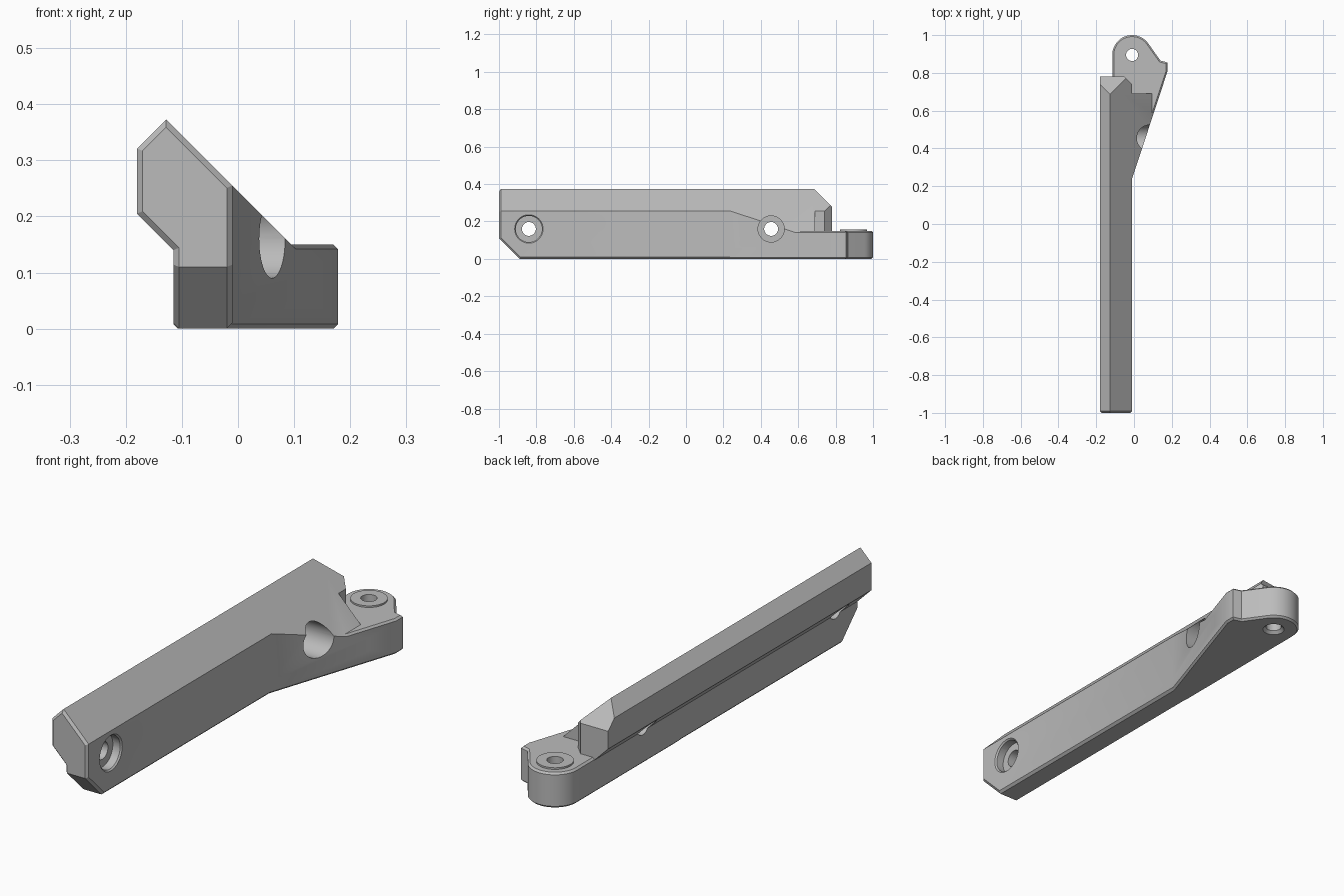
import bpy, bmesh, math
from mathutils import Vector, Matrix

cube = bpy.data.objects.get("Cube")
if cube:
    bpy.data.objects.remove(cube, do_unlink=True)

grey = bpy.data.materials.new("plain_grey")
grey.use_nodes = True
grey.diffuse_color = (0.5, 0.5, 0.5, 1)
grey.node_tree.nodes["Principled BSDF"].inputs["Base Color"].default_value = (0.5, 0.5, 0.5, 1)


def finish(bm, name):
    bmesh.ops.recalc_face_normals(bm, faces=bm.faces[:])
    mesh = bpy.data.meshes.new(name)
    bm.to_mesh(mesh)
    bm.free()
    mesh.materials.append(grey)
    obj = bpy.data.objects.new(name, mesh)
    bpy.context.collection.objects.link(obj)
    return obj


def prism(points, offset):
    """Extrude a closed outline of 3D points by a vector."""
    bm = bmesh.new()
    face = bm.faces.new([bm.verts.new(p) for p in points])
    out = bmesh.ops.extrude_face_region(bm, geom=[face])
    moved = [g for g in out["geom"] if isinstance(g, bmesh.types.BMVert)]
    bmesh.ops.translate(bm, verts=moved, vec=offset)
    bmesh.ops.recalc_face_normals(bm, faces=bm.faces[:])
    return bm


def slice_off(bm, point, normal):
    """Remove everything on the normal side of a plane and cap the cut."""
    geom = bm.verts[:] + bm.edges[:] + bm.faces[:]
    out = bmesh.ops.bisect_plane(bm, geom=geom, dist=1e-5, plane_co=point,
                                 plane_no=Vector(normal).normalized(), clear_outer=True)
    rim = [g for g in out["geom_cut"] if isinstance(g, bmesh.types.BMEdge)]
    bmesh.ops.holes_fill(bm, edges=rim, sides=0)
    bmesh.ops.recalc_face_normals(bm, faces=bm.faces[:])


def chamfer(bm, edges, size):
    bmesh.ops.bevel(bm, geom=edges, offset=size, offset_type='OFFSET', segments=1,
                    affect='EDGES', clamp_overlap=True)


def rod(name, start, end, r1, r2=None):
    """Cylinder or cone between two points."""
    a, b = Vector(start), Vector(end)
    turn = (b - a).to_track_quat('Z', 'Y').to_matrix().to_4x4()
    bm = bmesh.new()
    bmesh.ops.create_cone(bm, cap_ends=True, segments=48, radius1=r1,
                          radius2=r1 if r2 is None else r2, depth=(b - a).length,
                          matrix=Matrix.Translation((a + b) / 2) @ turn)
    return finish(bm, name)


def combine(target, other, operation):
    mod = target.modifiers.new("combine", 'BOOLEAN')
    mod.operation, mod.solver, mod.object = operation, 'EXACT', other
    bpy.ops.object.select_all(action='DESELECT')
    target.select_set(True)
    bpy.context.view_layer.objects.active = target
    bpy.ops.object.modifier_apply(modifier=mod.name)
    bpy.data.objects.remove(other, do_unlink=True)


# Long rail with the overhanging ridge
section = [(-0.115, 0), (-0.01, 0), (-0.01, 0.255), (-0.128, 0.373),
           (-0.18, 0.321), (-0.18, 0.205), (-0.115, 0.14)]
bm = prism([(x, -1, z) for x, z in section], (0, 1.78, 0))
slice_off(bm, (0, -0.89, 0), (0, -1, -1))
slice_off(bm, (0, 1.06, 0), (0, 1, 1))
slice_off(bm, (0, 0.73, 0), (1, 1, 0))


def on_front(v):
    return v.co.y < -0.999


def on_toe(v):
    return abs(v.co.y + v.co.z + 0.89) < 1e-3


def on_floor(v):
    return v.co.z < 1e-3


picked = []
for e in bm.edges:
    a, b = e.verts
    across = abs(a.co.x - b.co.x) > 1e-3
    tests = [all(test(v) for v in e.verts) for test in (on_front, on_toe, on_floor)]
    if sum(tests) == 1 and (tests[0] or not across):
        picked.append(e)
chamfer(bm, picked, 0.01)
arm = finish(bm, "bracket_arm")

# Flat lug with a rounded end and a side ear
cx, cy, radius = -0.01, 0.895, 0.105
plan = [(-0.115, 0.2), (-0.0232, 0.2), (0.178, 0.81), (0.178, 0.855), (0.14, 0.865)]
for i in range(25):
    t = math.radians(35 + 145 * i / 24)
    plan.append((cx + radius * math.cos(t), cy + radius * math.sin(t)))
bm = prism([(x, y, 0) for x, y in plan], (0, 0, 0.15))
chamfer(bm, [e for e in bm.edges if abs(e.verts[0].co.z - e.verts[1].co.z) < 1e-4], 0.008)
combine(arm, finish(bm, "lug"), 'UNION')

# Sloping wedge between the rail and the lug
wedge = [(-0.06, 0.05), (0.16, 0.05), (0.16, 0.085), (-0.06, 0.305)]
bm = prism([(x, 0.2, z) for x, z in wedge], (0, 0.49, 0))
slice_off(bm, (-0.01, 0.24, 0), (0.57, -0.188, 0))
combine(arm, finish(bm, "wedge"), 'UNION')

# Raised washer and pivot hole in the lug
combine(arm, rod("washer", (cx, cy, 0.1), (cx, cy, 0.157), 0.072), 'UNION')
combine(arm, rod("pivot_hole", (cx, cy, -0.1), (cx, cy, 0.3), 0.032), 'DIFFERENCE')
combine(arm, rod("pivot_countersink", (cx, cy, -0.01), (cx, cy, 0.012), 0.055, 0.032), 'DIFFERENCE')

# Two recessed screw holes through the side
for y in (-0.84, 0.455):
    z = 0.16
    combine(arm, rod("screw_recess", (-0.05, y, z), (0.4, y, z), 0.07), 'DIFFERENCE')
    combine(arm, rod("screw_hole", (-0.3, y, z), (0.3, y, z), 0.037), 'DIFFERENCE')
combine(arm, rod("recess_rim", (-0.018, -0.84, 0.16), (0, -0.84, 0.16), 0.068, 0.086), 'DIFFERENCE')

bpy.ops.object.select_all(action='DESELECT')
arm.select_set(True)
bpy.context.view_layer.objects.active = arm
bpy.ops.object.shade_smooth_by_angle(angle=math.radians(25))
